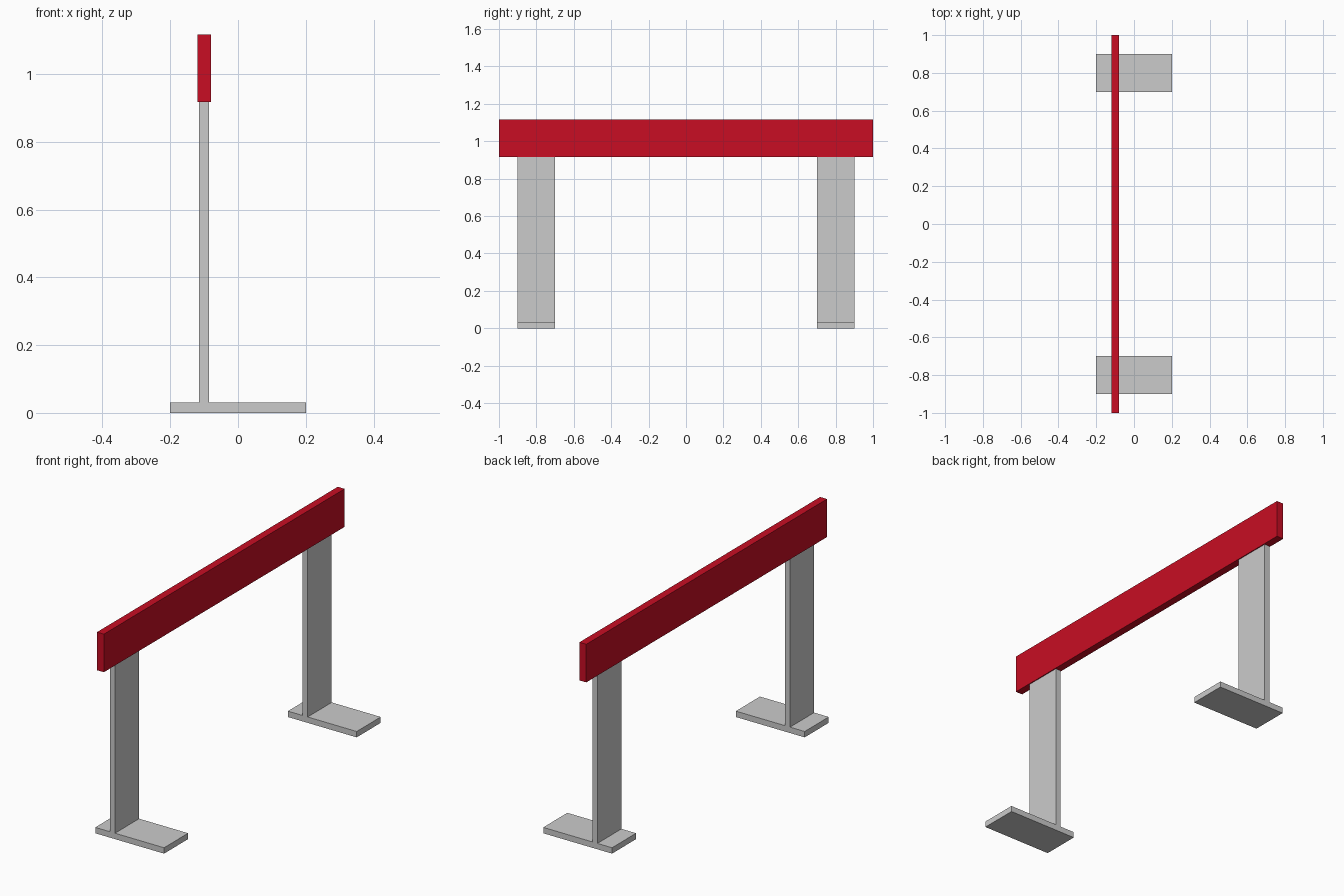
import bpy

if "Cube" in bpy.data.objects:
    bpy.data.objects.remove(bpy.data.objects["Cube"])


def box(name, lo, hi, color=None):
    """Axis-aligned box between two opposite corners."""
    centre = [(a + b) / 2 for a, b in zip(lo, hi)]
    bpy.ops.mesh.primitive_cube_add(size=1, location=centre)
    ob = bpy.context.object
    ob.name = name
    ob.scale = [b - a for a, b in zip(lo, hi)]
    bpy.ops.object.transform_apply(location=False, rotation=False, scale=True)
    if color:
        mat = bpy.data.materials.new(name + "_paint")
        mat.diffuse_color = color
        mat.use_nodes = True
        mat.node_tree.nodes["Principled BSDF"].inputs["Base Color"].default_value = mat.diffuse_color
        ob.data.materials.append(mat)
    return ob


FOOT_TOP, BAR_BOTTOM, BAR_TOP = 0.031, 0.917, 1.117

# Foot plate and upright at each end
for side, y in (("front", -0.8), ("back", 0.8)):
    box(side + "_foot", (-0.2, y - 0.1, 0), (0.2, y + 0.1, FOOT_TOP))
    box(side + "_upright", (-0.115, y - 0.1, FOOT_TOP), (-0.085, y + 0.1, BAR_BOTTOM))

# Red top board
box("top_board", (-0.12, -1, BAR_BOTTOM), (-0.08, 1, BAR_TOP), (0.58, 0.004, 0.017, 1))
